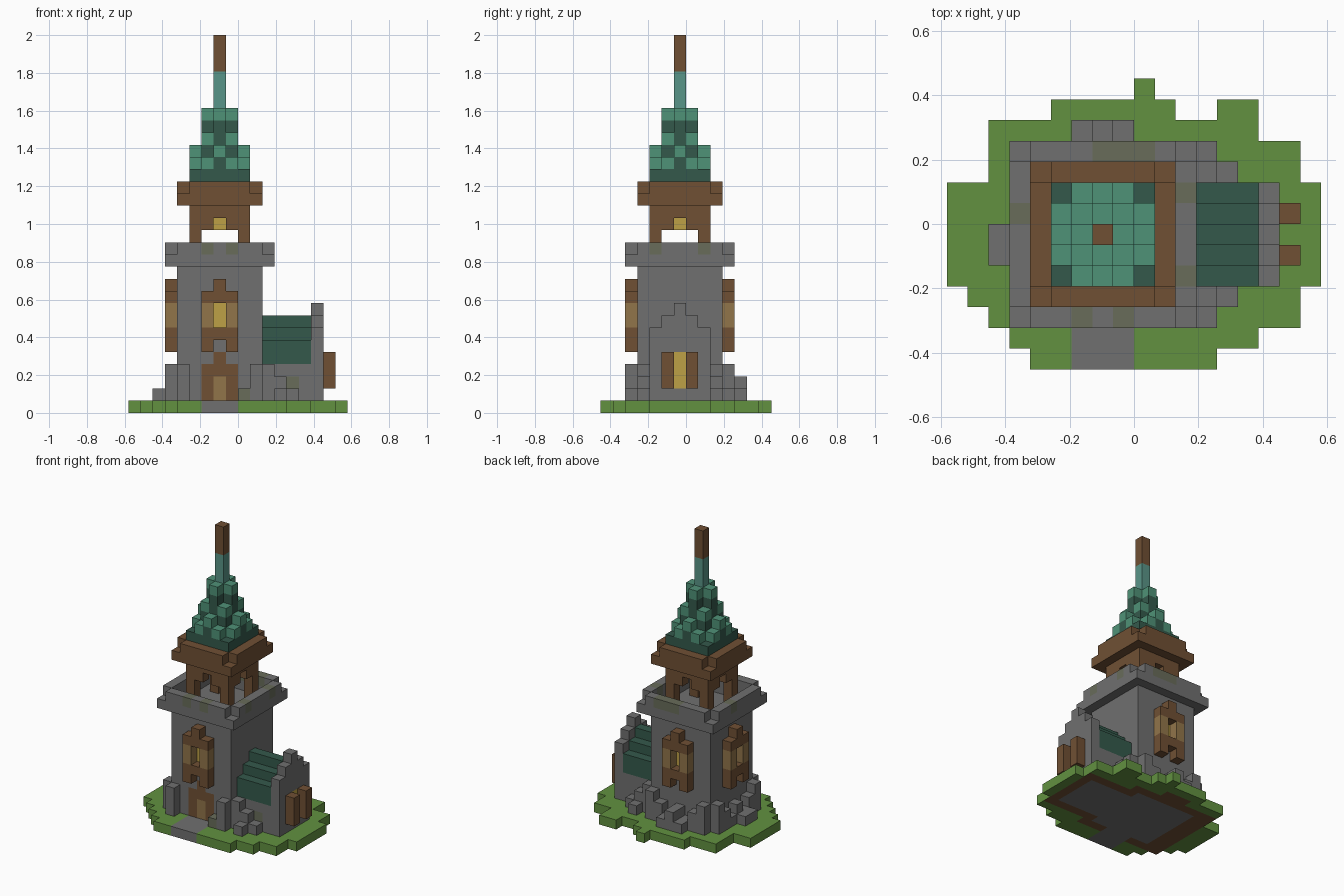
import bpy
import bmesh
from mathutils import Vector

cube = bpy.data.objects.get("Cube")
if cube:
    bpy.data.objects.remove(cube, do_unlink=True)

U = 2 / 31  # one block
COLOURS = {
    "stone": (112, 112, 112), "moss": (104, 108, 90), "wood": (112, 80, 52),
    "plank": (145, 117, 74), "gold": (190, 161, 70), "grass": (98, 145, 64),
    "dark_roof": (52, 89, 75), "light_roof": (79, 146, 119), "spire": (89, 149, 136),
}
NAMES = list(COLOURS)


def linear(v):
    v /= 255
    return v / 12.92 if v <= 0.04045 else ((v + 0.055) / 1.055) ** 2.4


materials = []
for name, rgb in COLOURS.items():
    m = bpy.data.materials.new(name)
    m.use_nodes = True
    colour = [linear(c) for c in rgb] + [1]
    m.diffuse_color = colour
    bsdf = m.node_tree.nodes["Principled BSDF"]
    bsdf.inputs["Base Color"].default_value = colour
    bsdf.inputs["Roughness"].default_value = 0.9
    materials.append(m)

grid = {}  # block position -> (part, colour)


def box(part, colour, x, y, z):
    """Fill blocks over half-open (start, end) ranges."""
    for i in range(*x):
        for j in range(*y):
            for k in range(*z):
                grid[i, j, k] = (part, colour)


def block(part, colour, x, y, z):
    grid[x, y, z] = (part, colour)


def collar(part, colour, x, y, z):
    """Two-layer band without its upper corner blocks."""
    box(part, colour, x, y, (z, z + 2))
    for i in (x[0], x[1] - 1):
        for j in (y[0], y[1] - 1):
            del grid[i, j, z + 1]


def clear(x, y, z):
    for i in range(*x):
        for j in range(*y):
            for k in range(*z):
                grid.pop((i, j, k), None)


# Grass island, one row of blocks at a time: y range, x range
for y, x in (((6, 7), (0, 1)), ((5, 6), (-4, 2)), ((5, 6), (4, 6)), ((4, 5), (-7, 6)),
             ((2, 4), (-7, 8)), ((-3, 2), (-9, 9)), ((-4, -3), (-8, 8)),
             ((-5, -4), (-7, 8)), ((-6, -5), (-6, 6)), ((-7, -6), (-5, 4))):
    box("ground", "grass", x, y, (0, 1))
box("path", "stone", (-3, 0), (-7, -4), (0, 1))

# Tower body
box("tower", "stone", (-5, 2), (-4, 3), (1, 12))

# Door set in the front wall
box("door", "wood", (-3, 0), (-4, -3), (1, 4))
box("door", "plank", (-2, -1), (-4, -3), (1, 3))
block("door", "wood", -2, -4, 4)

# Projecting windows on the front, back and right walls
SIDES = {
    "front": lambda a, d: (a - 2, -4 - d),
    "back": lambda a, d: (a - 2, 2 + d),
    "right": lambda a, d: (-5 - d, a - 1),
}
for side, place in SIDES.items():
    part = side + "_window"
    for a in (-1, 1):
        for k in range(5, 10):
            block(part, "plank" if k in (7, 8) else "wood", *place(a, 1), k)
    for k in (6, 9, 10):
        block(part, "wood", *place(0, 1), k)
    for k in (7, 8):
        block(part, "gold", *place(0, 0), k)

# Parapet: hollow collar with moss patches
collar("parapet", "stone", (-6, 3), (-5, 4), 12)
clear((-5, 2), (-4, 3), (12, 14))
for x, y in ((-3, -5), (-1, -5), (-2, 3), (-1, 3), (0, 3), (2, -3), (2, 1), (-6, 0)):
    block("parapet", "moss", x, y, 13)

# Belfry with an arch on each side and a hanging bell
box("belfry", "wood", (-4, 1), (-3, 2), (12, 17))
clear((-3, 0), (-3, 2), (12, 15))
clear((-4, 1), (-2, 1), (12, 15))
clear((-2, -1), (-3, 2), (15, 16))
clear((-4, 1), (-1, 0), (15, 16))
clear((-3, 0), (-2, 1), (15, 16))
block("bell", "gold", -2, -1, 15)
collar("roof_frame", "wood", (-5, 2), (-4, 3), 17)

# Stepped roof: column tops depend on the distance from the centre
TOPS = {(0, 0): 25, (0, 1): 25, (1, 1): 23, (0, 2): 22, (1, 2): 21, (2, 2): 20}
for i in range(-2, 3):
    for j in range(-2, 3):
        key = tuple(sorted((abs(i), abs(j))))
        top = TOPS[key]
        box("roof", "dark_roof", (i - 2, i - 1), (j - 1, j), (19, top))
        if key != (2, 2):
            block("roof", "light_roof", i - 2, j - 1, top - 1)
box("spire", "spire", (-2, -1), (-1, 0), (25, 28))
box("spire_tip", "wood", (-2, -1), (-1, 0), (28, 31))

# Side annex with a stepped roof and gable wall
box("annex", "stone", (2, 6), (-3, 2), (1, 4))
for j in range(-2, 3):
    box("annex_roof", "dark_roof", (2, 6), (j - 1, j), (4, 8 - abs(j)))
    box("gable", "stone", (6, 7), (j - 1, j), (1, 9 - abs(j)))
box("annex_window", "gold", (6, 7), (-1, 0), (2, 5))
for y in (-2, 0):
    box("shutters", "wood", (7, 8), (y, y + 1), (2, 5))
block("annex", "moss", 4, -3, 2)
block("annex", "moss", 2, -3, 3)

# Rubble around the foot of the walls: x, y, top
for x, y, top in ((-5, -5, 4), (-6, -4, 4), (1, -5, 4), (2, -4, 4), (0, -5, 2),
                  (3, -4, 3), (3, -5, 2), (4, -4, 2), (2, 2, 4), (3, 2, 3),
                  (4, 2, 2), (3, 3, 2), (1, 3, 4), (-5, 3, 4), (-6, 2, 4)):
    box("rubble", "stone", (x, x + 1), (y, y + 1), (1, top))
for n, top in enumerate((3, 2, 3, 2, 3)):
    box("rubble", "stone", (-6, -5), (n - 3, n - 2), (1, top))
    box("rubble", "stone", (n - 4, n - 3), (3, 4), (1, top))
box("rubble", "stone", (-7, -6), (-2, 0), (1, 2))
box("rubble", "stone", (-3, 0), (4, 5), (1, 2))
block("rubble", "stone", -2, 4, 2)
block("rubble", "moss", 0, -5, 1)


def underside(x, y, colour):
    """Footings and bare earth on the bottom of the island."""
    if -5 <= x < 2 and -4 <= y < 3 or 2 <= x < 7 and -3 <= y < 2:
        return "stone"
    if colour == "grass" and (-7 <= x < 3 and -5 <= y < 4 or 2 <= x < 8 and -4 <= y < 3
                              or -3 <= x < 0 and y == 4):
        return "wood"
    return colour


# Turn each part's exposed block sides into a clean mesh
AXES = [Vector(v) for v in ((1, 0, 0), (0, 1, 0), (0, 0, 1))]
for part in dict.fromkeys(p for p, c in grid.values()):
    bm = bmesh.new()
    for cell, (owner, colour) in grid.items():
        if owner != part:
            continue
        centre = Vector(cell) + Vector((0.5, 0.5, 0.5))
        for a in range(3):
            for s in (1, -1):
                n = AXES[a] * s
                if tuple(int(c + d) for c, d in zip(cell, n)) in grid:
                    continue
                p = AXES[(a + 1) % 3] / 2
                q = AXES[(a + 2) % 3] / 2 * s
                m = centre + n / 2
                f = bm.faces.new([bm.verts.new(v * U) for v in
                                  (m - p - q, m + p - q, m + p + q, m - p + q)])
                shown = colour
                if cell[2] == 0 and n.z < 0:
                    shown = underside(cell[0], cell[1], colour)
                f.material_index = NAMES.index(shown)
    bmesh.ops.remove_doubles(bm, verts=bm.verts[:], dist=U / 100)
    bmesh.ops.dissolve_limit(bm, angle_limit=0.01, verts=bm.verts[:],
                             edges=bm.edges[:], delimit={"MATERIAL"})
    mesh = bpy.data.meshes.new(part)
    bm.to_mesh(mesh)
    bm.free()
    for m in materials:
        mesh.materials.append(m)
    obj = bpy.data.objects.new(part, mesh)
    bpy.context.scene.collection.objects.link(obj)
